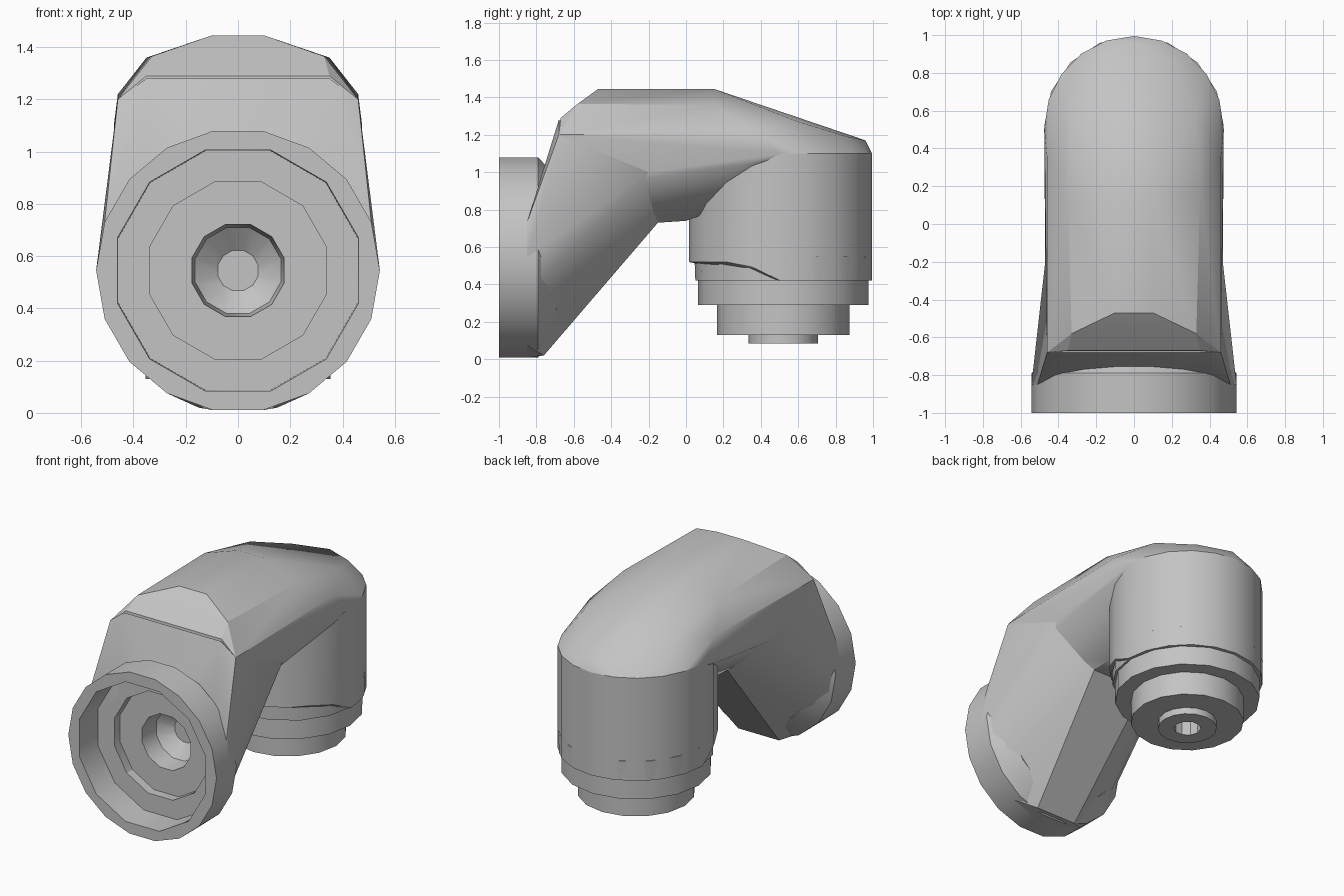
import bpy, bmesh, math
from mathutils import Matrix, Vector

cube = bpy.data.objects.get("Cube")
if cube:
    bpy.data.objects.remove(cube)

grey = bpy.data.materials.new("light_grey")
grey.use_nodes = True
colour = (0.55, 0.55, 0.55, 1)
grey.diffuse_color = colour
grey.node_tree.nodes["Principled BSDF"].inputs["Base Color"].default_value = colour

AXIS_Z = 0.545    # height of the front flange axis
CAP_Y = 0.505     # depth of the vertical housing axis


def finish(name, bm):
    bmesh.ops.recalc_face_normals(bm, faces=bm.faces)
    mesh = bpy.data.meshes.new(name)
    bm.to_mesh(mesh)
    bm.free()
    obj = bpy.data.objects.new(name, mesh)
    bpy.context.collection.objects.link(obj)
    mesh.materials.append(grey)
    return obj


def smooth(obj, angle=30):
    bpy.ops.object.select_all(action='DESELECT')
    obj.select_set(True)
    bpy.context.view_layer.objects.active = obj
    bpy.ops.object.shade_smooth_by_angle(angle=math.radians(angle))


def hull(name, half, extra=()):
    """Convex solid from points mirrored across x, plus unmirrored ones."""
    bm = bmesh.new()
    for x, y, z in half:
        for side in (-1, 1):
            bm.verts.new((side * x, y, z))
    for p in extra:
        bm.verts.new(p)
    res = bmesh.ops.convex_hull(bm, input=bm.verts)
    loose = {g for g in res["geom_interior"] + res["geom_unused"]
             if isinstance(g, bmesh.types.BMVert)}
    bmesh.ops.delete(bm, geom=list(loose), context='VERTS')
    bmesh.ops.dissolve_limit(bm, angle_limit=0.02, verts=bm.verts, edges=bm.edges)
    return finish(name, bm)


def lathe(name, profile, sides, matrix):
    """Capped solid of revolution from (radius, height) pairs."""
    bm = bmesh.new()
    rings = []
    for r, h in profile:
        rings.append([bm.verts.new((r * math.cos(a), r * math.sin(a), h))
                      for a in (2 * math.pi * i / sides for i in range(sides))])
    for low, high in zip(rings, rings[1:]):
        for i in range(sides):
            j = (i + 1) % sides
            bm.faces.new((low[i], low[j], high[j], high[i]))
    bm.faces.new(rings[0])
    bm.faces.new(rings[-1])
    bm.transform(matrix)
    return finish(name, bm)


def cut(obj, cutter):
    mod = obj.modifiers.new("recess", 'BOOLEAN')
    mod.operation = 'DIFFERENCE'
    mod.solver = 'EXACT'
    mod.object = cutter
    bpy.ops.object.select_all(action='DESELECT')
    obj.select_set(True)
    bpy.context.view_layer.objects.active = obj
    bpy.ops.object.modifier_apply(modifier=mod.name)


def ring(r, n, centre, u, v):
    return [Vector(centre) + r * (math.cos(2 * math.pi * i / n) * Vector(u)
            + math.sin(2 * math.pi * i / n) * Vector(v)) for i in range(n)]


# Front flange, turned about the y axis
to_front = Matrix.Translation((0, 0, AXIS_Z)) @ Matrix.Rotation(-math.pi / 2, 4, 'X')
flange = lathe("front_flange", [(0.543, -1), (0.543, -0.79), (0.43, -0.69)], 18, to_front)

# Sloping arm from the flange up to the elbow
flange_back = [p for p in ring(0.543, 18, (0, -0.85, AXIS_Z), (1, 0, 0), (0, 0, 1))
               if p.z < 0.76]
arm = hull("sloping_arm", [
    (0.15, -0.76, 0.02), (0.45, -0.78, 0.33),
    (0.2, -0.15, 0.73), (0.47, -0.2, 1.0),
    (0.45, -0.7, 0.9), (0.46, -0.68, 1.2), (0.35, -0.68, 1.28),
], flange_back)

# Stepped recess in the flange
recess = lathe("recess_cutter", [
    (0.48, -1.1), (0.475, -0.81), (0.35, -0.81), (0.35, -0.75),
    (0.183, -0.75), (0.17, -0.62), (0.08, -0.55),
], 12, to_front @ Matrix.Rotation(math.radians(15), 4, 'Z'))
cut(flange, recess)
cut(arm, recess)

# Upper beam: bevelled top, chamfered underside, rounded back
beam_back = [p for p in ring(0.49, 20, (0, CAP_Y, 1.1), (0.97, 0, 0), (0, 1, 0))
             if p.y > 0.45]
beam = hull("upper_beam", [
    (0.1, -0.47, 1.445), (0.1, 0.15, 1.445),
    (0.33, -0.58, 1.365), (0.35, 0.15, 1.36), (0.33, 0.6, 1.27),
    (0.35, -0.67, 1.29), (0.46, -0.68, 1.2), (0.46, 0.35, 1.22),
    (0.45, -0.7, 0.9), (0.47, -0.2, 1.0), (0.47, 0.31, 1.04),
    (0.2, -0.15, 0.73), (0.2, 0.0, 0.74), (0.2, 0.86, 1.19),
], beam_back + [Vector((0, 0.96, 1.17))])

# Vertical housing below the back of the beam, lower at the rear
top = ring(0.49, 20, (0, CAP_Y, 1.1), (0.97, 0, 0), (0, 1, 0))
bottom = []
for p in top:
    drop = min(1, max(0, (p.y - 0.3) / 0.2))
    bottom.append(Vector((p.x, p.y, 0.52 - 0.1 * drop)))
housing = hull("vertical_housing", [], top + bottom)

# Stepped lower connector with a bore
to_base = Matrix.Translation((0, 0.52, 0))
connector = lathe("lower_connector", [
    (0.185, 0.085), (0.185, 0.13), (0.355, 0.13), (0.355, 0.29),
    (0.455, 0.29), (0.455, 0.42), (0.47, 0.42), (0.475, 0.55),
], 16, to_base)
bore = lathe("bore_cutter", [(0.085, 0.0), (0.085, 0.25)], 10, to_base)
cut(connector, bore)

for cutter in (recess, bore):
    bpy.data.objects.remove(cutter)
for part in (flange, arm, beam, housing, connector):
    smooth(part)
